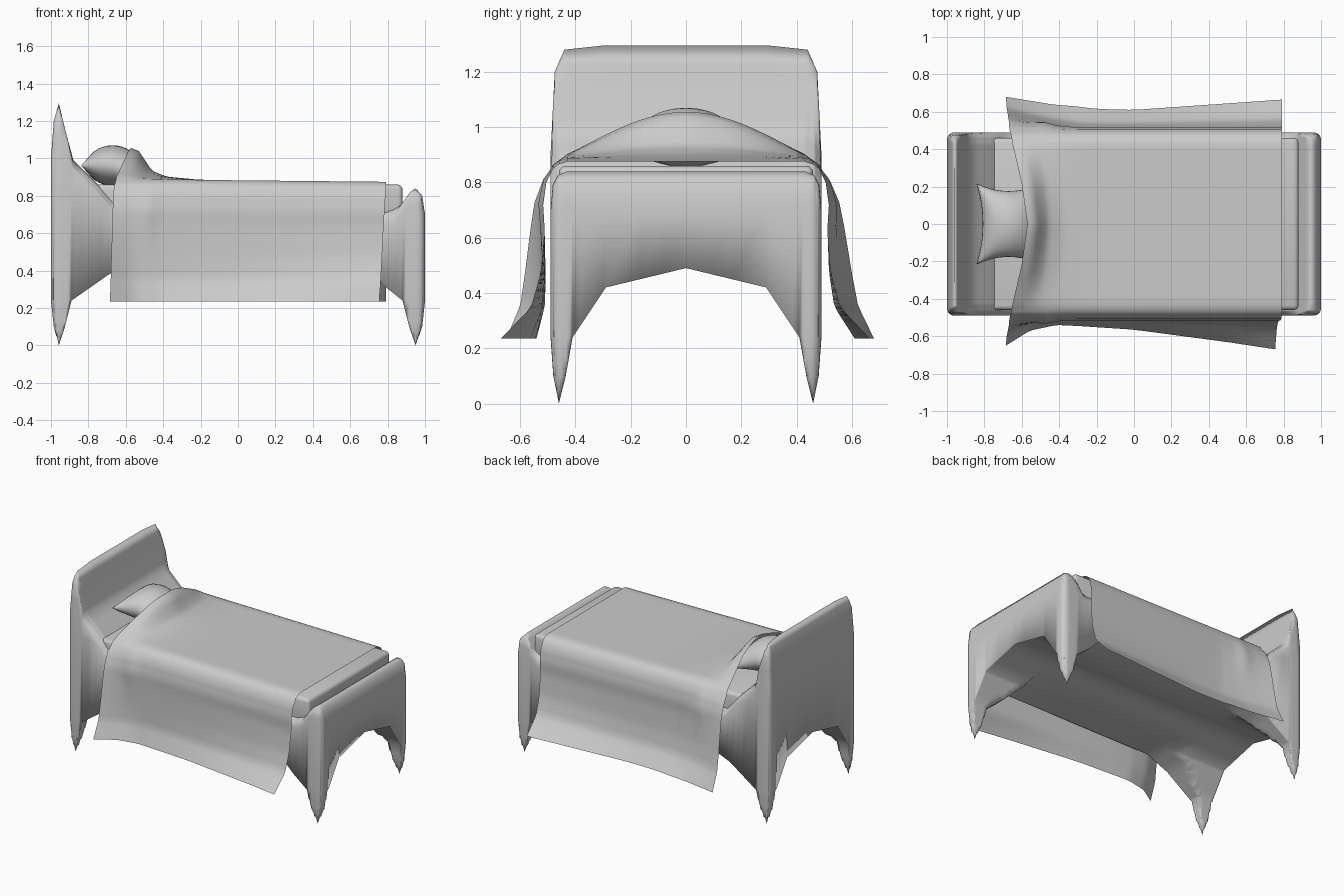
import bpy, bmesh
from math import cos, exp, pi

if "Cube" in bpy.data.objects:
    bpy.data.objects.remove(bpy.data.objects["Cube"])


def lerp(table, v):
    """Piecewise-linear lookup in a list of (position, value)."""
    if v <= table[0][0]:
        return table[0][1]
    for (a, p), (b, q) in zip(table, table[1:]):
        if v <= b:
            return p + (q - p) * (v - a) / (b - a)
    return table[-1][1]


def crossings(table, levels):
    """Positions where the table passes any of the levels."""
    out = set()
    for (a, p), (b, q) in zip(table, table[1:]):
        for h in levels:
            if min(p, q) <= h <= max(p, q) and p != q:
                out.add(round(a + (b - a) * (h - p) / (q - p), 4))
    return out


def make_object(name, bm):
    bmesh.ops.recalc_face_normals(bm, faces=bm.faces[:])
    mesh = bpy.data.meshes.new(name)
    bm.to_mesh(mesh)
    bm.free()
    for p in mesh.polygons:
        p.use_smooth = True
    ob = bpy.data.objects.new(name, mesh)
    bpy.context.collection.objects.link(ob)
    return ob


def sheet(bm, rows, split=False):
    """Grid through rows of points; split cuts each quad on its flatter diagonal."""
    g = [[bm.verts.new(p) for p in r] for r in rows]
    for r, s in zip(g, g[1:]):
        for i in range(len(r) - 1):
            a, b, c, d = r[i], r[i + 1], s[i + 1], s[i]
            if not split:
                bm.faces.new((a, b, c, d))
            elif abs(a.co.z - c.co.z) < abs(b.co.z - d.co.z):
                bm.faces.new((a, b, c))
                bm.faces.new((a, c, d))
            else:
                bm.faces.new((a, b, d))
                bm.faces.new((b, c, d))
    return g


def rim(g):
    return (g[0] + [r[-1] for r in g[1:]] + g[-1][-2::-1]
            + [r[0] for r in g[-2:0:-1]])


# Bed frame: one solid with headboard, footboard and four pointed legs
TOP_X = [(-1, 1.0), (-.985, 1.2), (-.958, 1.295), (-.92, 1.14), (-.88, .99),
         (-.74, .855), (-.65, .75), (.79, .72), (.87, .75), (.92, .82),
         (.95, .84), (.985, .80), (1, .70)]
BOTTOM_X = [(-1, .24), (-.985, .10), (-.958, 0), (-.925, .10), (-.89, .24),
            (-.69, .38), (-.52, .45), (.65, .45), (.78, .32), (.88, .24),
            (.915, .10), (.95, 0), (.985, .10), (1, .24)]
HEAD_Y = [(0, 1.295), (.3, 1.295), (.44, 1.28), (.475, 1.2), (.49, .9)]
FOOT_Y = [(0, .84), (.43, .84), (.465, .825), (.482, .79), (.49, .7)]
ARCH_Y = [(0, .49), (.29, .42), (.41, .24), (.435, .10), (.46, 0),
          (.48, .10), (.49, .24)]
EDGE_DROP = [(.43, 0), (.465, .012), (.49, .05)]


def frame_point(x, y, top):
    if top:
        z = min(lerp(TOP_X, x), lerp(HEAD_Y if x < 0 else FOOT_Y, abs(y)))
        z -= lerp(EDGE_DROP, abs(y)) if -.9 < x < .86 else 0
    else:
        z = max(lerp(BOTTOM_X, x), lerp(ARCH_Y, abs(y)))
    # round the vertical corners in plan
    qx, qy, r = abs(x) - .96, abs(y) - .45, .04
    if qx > 0 and qy > 0:
        k = max(qx, qy) / (qx * qx + qy * qy) ** .5
        x, y = (.96 + qx * k) * (1 if x > 0 else -1), (.45 + qy * k) * (1 if y > 0 else -1)
    return (x, y, z)


LEVELS = [.05, .10, .17, .24, .28, .32, .35, .38, .42, .45]
xs = sorted({p[0] for p in TOP_X + BOTTOM_X} | crossings(BOTTOM_X, LEVELS)
            | {-.83, -.25, 0, .3})
half = sorted({p[0] for p in HEAD_Y + FOOT_Y + ARCH_Y} | crossings(ARCH_Y, LEVELS) | {.08, .45})
ys = [-y for y in half[:0:-1]] + half
bm = bmesh.new()
upper = rim(sheet(bm, [[frame_point(x, y, True) for y in ys] for x in xs]))
lower = rim(sheet(bm, [[frame_point(x, y, False) for y in ys] for x in xs], True))
n = len(upper)
for i in range(n):
    j = (i + 1) % n
    bm.faces.new((upper[i], upper[j], lower[j], lower[i]))
make_object("bed_frame", bm)

# Mattress
bm = bmesh.new()
bmesh.ops.create_cube(bm, size=1)
for v in bm.verts:
    v.co = (.03 + v.co.x * 1.70, v.co.y * .92, .765 + v.co.z * .19)
ob = make_object("mattress", bm)
bev = ob.modifiers.new("rounding", 'BEVEL')
bev.width, bev.segments = .025, 3

# Pillow: two puffed sheets meeting at a seam, its far corners under the blanket
bm = bmesh.new()
N = 16
for side in (1, -1):
    rows = []
    for i in range(N + 1):
        u = -cos(pi * i / N)
        row = []
        for j in range(N + 1):
            v = -cos(pi * j / N)
            puff = ((1 - u * u) * (1 - v * v)) ** .5
            row.append((-.67 + .17 * u * (1 - .18 * (1 - v * v)),
                        .215 * v * (1 - .18 * (1 - u * u)),
                        .962 + side * .108 * puff - .07 * max(0, u) * v * v))
        rows.append(row)
    sheet(bm, rows)
bmesh.ops.remove_doubles(bm, verts=bm.verts[:], dist=.0003)
make_object("pillow", bm)

# Blanket: thin sheet over the mattress, hanging and flaring at both sides
PATH_Y = [(0, 0), (.5, .43), (.53, .46), (.56, .48), (.62, .505), (.68, .517),
          (.78, .508), (.9, .498), (1, .515)]
PATH_Z = [(0, 0), (.5, 0), (.53, -.01), (.56, -.025), (.62, -.075), (.74, -.25),
          (.83, -.41), (.91, -.54), (1, -.65)]
FLARE = [(.74, 0), (.83, .14), (.91, .42), (1, 1)]
HEM = {1: [(-.57, .68), (-.4, .64), (-.2, .615), (0, .61), (.79, .665)],
       -1: [(-.57, .65), (-.48, .57), (-.38, .54), (0, .565), (.79, .67)]}
RISE = [(-.57, .165), (-.53, .15), (-.5, .105), (-.46, .045), (-.38, .015), (-.2, 0)]
SKEW = [(0, 0), (.25, -.03), (.5, -.08), (.62, -.097), (1, -.115)]
CREST = [(-.57, .89), (.0, .883), (.79, .875)]


def cloth(x, s):
    side, a = (1 if s >= 0 else -1), abs(s)
    head = max(0, min(1, (-.3 - x) / .27))
    flare = lerp(FLARE, a)
    straight = max(0, (a - .6) / .4)
    flare += (straight ** .85 - flare) * head * .9
    y = lerp(PATH_Y, a)
    y += (lerp(HEM[side], x) - .515) * flare
    # soft creases in the hanging part near the head end
    y += .012 * exp(-((x + .43) / .035) ** 2 - ((a - .68) / .09) ** 2)
    z = lerp(CREST, x)
    bump = lerp(RISE, x) * max(0, cos(pi * min(y, .46) / .92)) ** 1.15
    z += bump + lerp(PATH_Z, a) * (z - .235) / .65
    x_new = x + lerp(SKEW, a) * head
    if side < 0 and x > .5:
        x_new -= .035 * (x - .5) / .29 * straight
    return (x_new, side * y, z)


stations = [-.57 + .02 * i for i in range(14)] + [-.3 + 1.09 * i / 16 for i in range(17)]
stations = sorted(set(round(x, 3) for x in stations))
hang = [i * .05 for i in range(11)] + [.515, .53, .545, .56, .59] + [.62 + .02 * i for i in range(20)]
cross = [-h for h in hang[:0:-1]] + hang
bm = bmesh.new()
sheet(bm, [[cloth(x, s) for s in cross] for x in stations])
make_object("blanket", bm)
